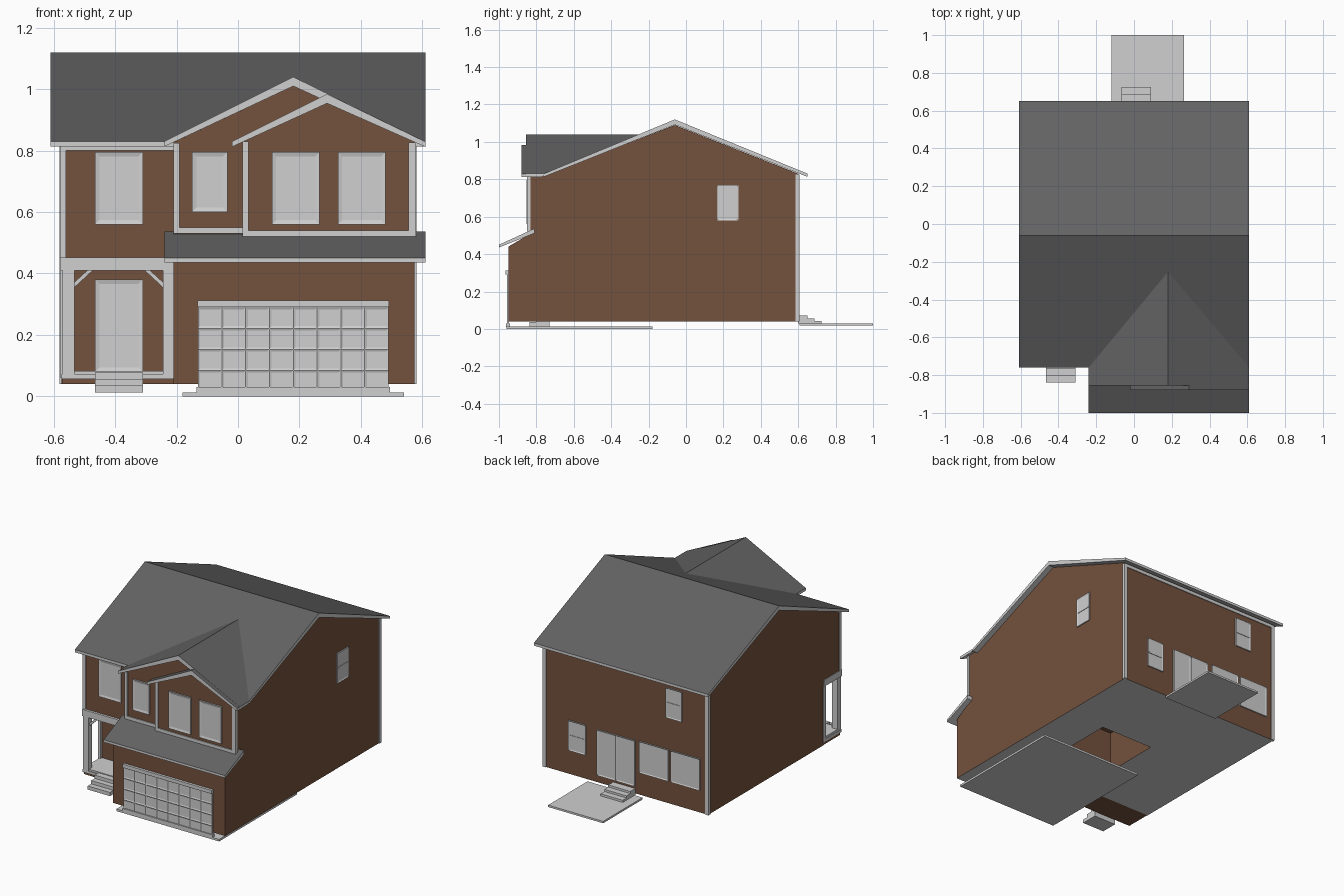
import bpy, bmesh
from mathutils import Vector

if "Cube" in bpy.data.objects:
    bpy.data.objects.remove(bpy.data.objects["Cube"])


def material(name, rgb):
    m = bpy.data.materials.new(name)
    m.diffuse_color = (*rgb, 1)
    m.use_nodes = True
    m.node_tree.nodes["Principled BSDF"].inputs["Base Color"].default_value = m.diffuse_color
    return m


BRICK = material("brown_siding", (0.175, 0.085, 0.047))
TRIM = material("light_grey_trim", (0.63, 0.63, 0.63))
ROOF = material("dark_grey_shingle", (0.125, 0.125, 0.125))


def finish(name, bm, mats, rule=None):
    bmesh.ops.recalc_face_normals(bm, faces=bm.faces)
    bm.normal_update()
    if rule:
        for f in bm.faces:
            f.material_index = 1 if rule(f) else 0
    me = bpy.data.meshes.new(name)
    bm.to_mesh(me)
    bm.free()
    for m in mats:
        me.materials.append(m)
    ob = bpy.data.objects.new(name, me)
    bpy.context.collection.objects.link(ob)
    return ob


def box(name, x, y, z, mat=TRIM, face=None, border=0.02, depth=0.004):
    """Box from ranges; the face looking along `face` can get a recessed panel."""
    bm = bmesh.new()
    bmesh.ops.create_cube(bm, size=1)
    for v in bm.verts:
        v.co = [r[0] if c < 0 else r[1] for c, r in zip(v.co, (x, y, z))]
    if face:
        bm.normal_update()
        f = [f for f in bm.faces if f.normal.dot(Vector(face)) > 0.9]
        bmesh.ops.inset_region(bm, faces=f, thickness=border, depth=-depth)
    return finish(name, bm, [mat])


def prism(name, axis, a, b, pts, mats, rule=None, cut=None):
    """Profile extruded along x (points are y,z) or y (points are x,z)."""
    bm = bmesh.new()
    place = (lambda t, p: (t, p[0], p[1])) if axis == "x" else (lambda t, p: (p[0], t, p[1]))
    f = bm.faces.new([bm.verts.new(place(a, p)) for p in pts])
    new = bmesh.ops.extrude_face_region(bm, geom=[f])["geom"]
    d = Vector(place(b - a, (0, 0)))
    bmesh.ops.translate(bm, vec=d, verts=[g for g in new if isinstance(g, bmesh.types.BMVert)])
    bmesh.ops.recalc_face_normals(bm, faces=bm.faces)
    if cut:
        bmesh.ops.bisect_plane(bm, geom=bm.verts[:] + bm.edges[:] + bm.faces[:],
                               plane_co=cut[0], plane_no=cut[1], clear_inner=True)
    return finish(name, bm, mats, rule)


def shingled(f):
    return f.normal.z > 0.3


def underside(f):
    return f.normal.z < -0.5


def chevron(l, c, r, eave, top, te=0.017, tc=0.03):
    return [(l, eave - te), (l, eave), (c, top), (r, eave), (r, eave - te), (c, top - tc)]


# House walls: left part with porch notch, right part with garage bump
prism("house_left", "x", -0.575, -0.21,
      [(0.6, 0.04), (0.6, 0.83), (-0.06, 1.09), (-0.72, 0.83), (-0.72, 0.43),
       (-0.56, 0.43), (-0.56, 0.04)], [BRICK, TRIM], underside)
right = prism("house_right", "x", -0.21, 0.575,
              [(0.6, 0.04), (0.6, 0.83), (-0.06, 1.09), (-0.75, 0.82), (-0.83, 0.82),
               (-0.83, 0.51), (-0.95, 0.44), (-0.95, 0.04)], [BRICK, TRIM], underside)
# Opening in the floor underneath
cutter = box("floor_opening_cutter", (-0.07, 0.30), (-0.3, 0.07), (0, 0.3), BRICK)
cutter.hide_render = True
cutter.hide_viewport = True
mod = right.modifiers.new("floor_opening", "BOOLEAN")
mod.operation = "DIFFERENCE"
mod.object = cutter

# Front gable walls
prism("large_gable_wall", "y", -0.83, -0.3,
      [(-0.21, 0.79), (-0.21, 0.827), (0.18, 1.01), (0.575, 0.829), (0.575, 0.79)], [BRICK])
prism("small_gable_wall", "y", -0.845, -0.82,
      [(0.02, 0.52), (0.02, 0.831), (0.29, 0.955), (0.575, 0.829), (0.575, 0.52)], [BRICK])

# Roofs: dark on top, light fascia, rakes and soffits
slope = 0.29 / 0.70
prism("main_roof", "x", -0.61, 0.61,
      [(-0.76, 0.813), (-0.76, 0.83), (-0.06, 1.12), (0.65, 0.83), (0.65, 0.813), (-0.06, 1.092)],
      [TRIM, ROOF], shingled)
prism("large_gable_roof", "y", -0.855, -0.22, chevron(-0.24, 0.18, 0.61, 0.83, 1.04),
      [TRIM, ROOF], shingled, ((0, -0.76, 0.818), (0, -slope, 1)))
prism("small_gable_roof", "y", -0.88, -0.825, chevron(-0.02, 0.29, 0.61, 0.829, 0.984),
      [TRIM, ROOF], shingled)
prism("garage_roof", "x", -0.24, 0.61,
      [(-1.0, 0.435), (-1.0, 0.45), (-0.81, 0.537), (-0.81, 0.512)], [TRIM, ROOF], shingled)

# Trim boards on the upper front
for i, (x, y, z) in enumerate([
        ((-0.21, -0.19), -0.83, (0.53, 0.825)), ((-0.19, 0.02), -0.83, (0.53, 0.55)),
        ((0.015, 0.035), -0.845, (0.52, 0.83)), ((0.555, 0.579), -0.845, (0.52, 0.826)),
        ((0.035, 0.555), -0.845, (0.52, 0.54)), ((-0.579, -0.56), -0.72, (0.45, 0.82)),
        ((-0.56, -0.21), -0.72, (0.8, 0.82))]):
    box(f"front_trim_{i + 1}", x, (y - 0.006, y + 0.014), z)
# Corner boards and frieze at the back
for s, side in ((-1, "left"), (1, "right")):
    box(f"back_corner_{side}", sorted((s * 0.557, s * 0.581)), (0.585, 0.606), (0.04, 0.825))
box("back_frieze", (-0.557, 0.557), (0.59, 0.605), (0.805, 0.825))

# Front windows
for i, (x0, x1, y, z0) in enumerate([(-0.465, -0.31, -0.72, 0.56), (-0.15, -0.035, -0.83, 0.6),
                                     (0.11, 0.265, -0.845, 0.56), (0.325, 0.48, -0.845, 0.56)]):
    box(f"front_window_{i + 1}", (x0, x1), (y - 0.008, y + 0.002), (z0, 0.795), face=(0, -1, 0))
# Back windows with a middle rail
for i, (x0, x1, z0, z1) in enumerate([(0.28, 0.40, 0.19, 0.38), (-0.30, -0.095, 0.18, 0.38),
                                      (-0.52, -0.315, 0.18, 0.38), (-0.395, -0.28, 0.58, 0.77)]):
    box(f"back_window_{i + 1}", (x0, x1), (0.598, 0.607), (z0, z1), face=(0, 1, 0), border=0.01)
    if x1 - x0 < 0.15:
        zc = (z0 + z1) / 2
        box(f"back_window_rail_{i + 1}", (x0 + 0.01, x1 - 0.01), (0.6, 0.606), (zc - 0.004, zc + 0.004))
# Side window
box("side_window", (0.573, 0.582), (0.165, 0.28), (0.58, 0.77), face=(1, 0, 0), border=0.01)
box("side_window_rail", (0.575, 0.581), (0.175, 0.27), (0.671, 0.679))
# Sliding patio door
for i, (x0, x1) in enumerate([(-0.065, 0.0675), (0.0675, 0.2)]):
    box(f"patio_door_{i + 1}", (x0, x1), (0.598, 0.607), (0.085, 0.375), face=(0, 1, 0), border=0.012)

# Garage door with recessed panels
bm = bmesh.new()
bmesh.ops.create_grid(bm, x_segments=8, y_segments=4, size=0.5)
for v in bm.verts:
    v.co = (0.18 + v.co.x * 0.62, -0.958, 0.1525 + v.co.y * 0.275)
bmesh.ops.recalc_face_normals(bm, faces=bm.faces)
bm.normal_update()
if bm.faces[:][0].normal.y > 0:
    bmesh.ops.reverse_faces(bm, faces=bm.faces[:])
back = bmesh.ops.extrude_face_region(bm, geom=bm.faces[:])["geom"]
bmesh.ops.translate(bm, vec=(0, 0.012, 0), verts=[g for g in back if isinstance(g, bmesh.types.BMVert)])
bmesh.ops.recalc_face_normals(bm, faces=bm.faces)
bm.normal_update()
bmesh.ops.inset_individual(bm, faces=[f for f in bm.faces if f.normal.y < -0.9],
                           thickness=0.01, depth=-0.003)
finish("garage_door", bm, [TRIM])
box("garage_door_header", (-0.132, 0.492), (-0.966, -0.945), (0.29, 0.312))
box("garage_sill", (-0.135, 0.495), (-0.962, -0.94), (0.01, 0.03))
box("driveway_slab", (-0.18, 0.54), (-0.96, -0.18), (0, 0.013))

# Porch
box("porch_base", (-0.572, -0.21), (-0.725, -0.555), (0.04, 0.058), BRICK)
box("porch_floor", (-0.575, -0.205), (-0.735, -0.555), (0.056, 0.072))
box("porch_deck", (-0.57, -0.21), (-0.73, -0.555), (0.072, 0.083))
box("porch_beam", (-0.578, -0.205), (-0.735, -0.70), (0.41, 0.452))
box("porch_side_beam", (-0.578, -0.54), (-0.70, -0.555), (0.41, 0.452))
box("porch_ceiling", (-0.57, -0.212), (-0.71, -0.56), (0.424, 0.432))
box("porch_wall_post", (-0.578, -0.56), (-0.575, -0.55), (0.06, 0.41))
for s, side in ((-1, "left"), (1, "right")):
    def mx(d):
        return -0.3885 + s * d
    box(f"porch_post_{side}", sorted((mx(0.1825), mx(0.1435))), (-0.735, -0.70), (0.072, 0.412))
    prism(f"porch_bracket_{side}", "y", -0.726, -0.708,
          [(mx(0.1435), 0.355), (mx(0.1435), 0.372), (mx(0.1), 0.412), (mx(0.082), 0.412)], [TRIM])
box("front_door", (-0.465, -0.31), (-0.568, -0.558), (0.08, 0.38), face=(0, -1, 0))

# Front steps
for i in range(3):
    box(f"front_step_{i + 1}", (-0.465, -0.31), (-0.838 + i * 0.035, -0.73),
        (0.013 + i * 0.021, 0.036 + i * 0.021))

# Patio and back steps
box("patio_slab", (-0.12, 0.265), (0.606, 1.0), (0.018, 0.03))
for i in range(3):
    box(f"back_step_{i + 1}", (-0.065, 0.09), (0.6, 0.725 - i * 0.038),
        (0.03 + i * 0.0135, 0.0435 + i * 0.0135))
